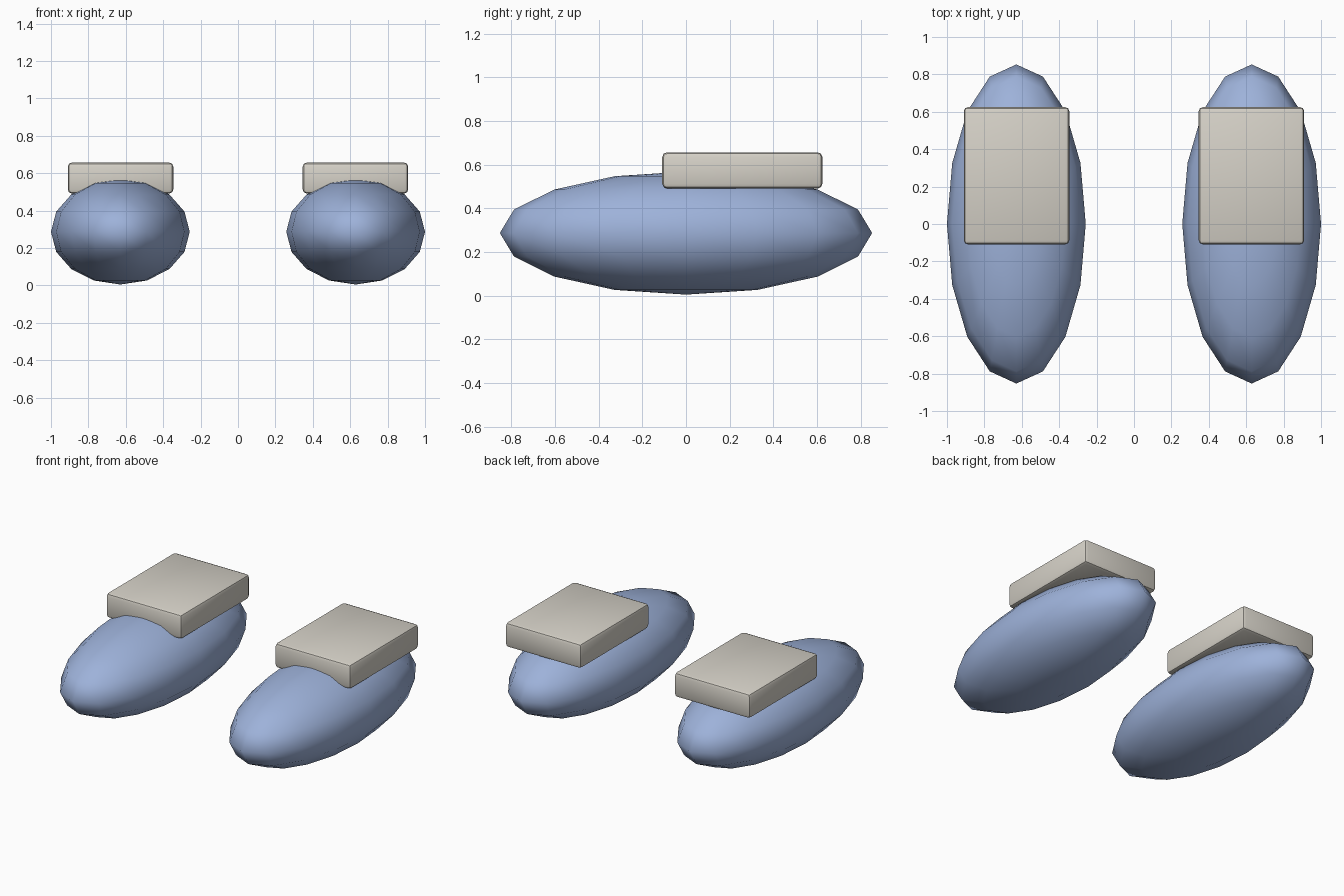
import bpy
import math

if "Cube" in bpy.data.objects:
    bpy.data.objects.remove(bpy.data.objects["Cube"])


def material(name, color):
    m = bpy.data.materials.new(name)
    m.diffuse_color = (*color, 1)
    m.use_nodes = True
    m.node_tree.nodes["Principled BSDF"].inputs["Base Color"].default_value = m.diffuse_color
    return m


blue = material("soft blue", (0.34, 0.445, 0.70))
stone = material("warm light grey", (0.67, 0.64, 0.575))


def finish(obj, name, mat, angle):
    obj.name = name
    obj.data.materials.append(mat)
    bpy.ops.object.shade_smooth_by_angle(angle=math.radians(angle))


for side, label in ((-1, "left"), (1, "right")):
    # Long rounded foot
    bpy.ops.mesh.primitive_uv_sphere_add(segments=16, ring_count=8, radius=1,
                                         location=(side * 0.629, 0, 0.287))
    foot = bpy.context.object
    foot.scale = (0.371, 0.853, 0.282)
    bpy.ops.object.transform_apply(location=False, rotation=False, scale=True)
    finish(foot, label + "_foot", blue, 80)

    # Bevelled block sunk into the top of the foot, towards the back
    bpy.ops.mesh.primitive_cube_add(size=1, location=(side * 0.628, 0.258, 0.574))
    block = bpy.context.object
    block.scale = (0.564, 0.734, 0.166)
    bpy.ops.object.transform_apply(location=False, rotation=False, scale=True)
    bevel = block.modifiers.new("soft edges", 'BEVEL')
    bevel.width = 0.022
    bevel.segments = 2
    bpy.ops.object.modifier_apply(modifier=bevel.name)
    finish(block, label + "_ankle_block", stone, 30)
